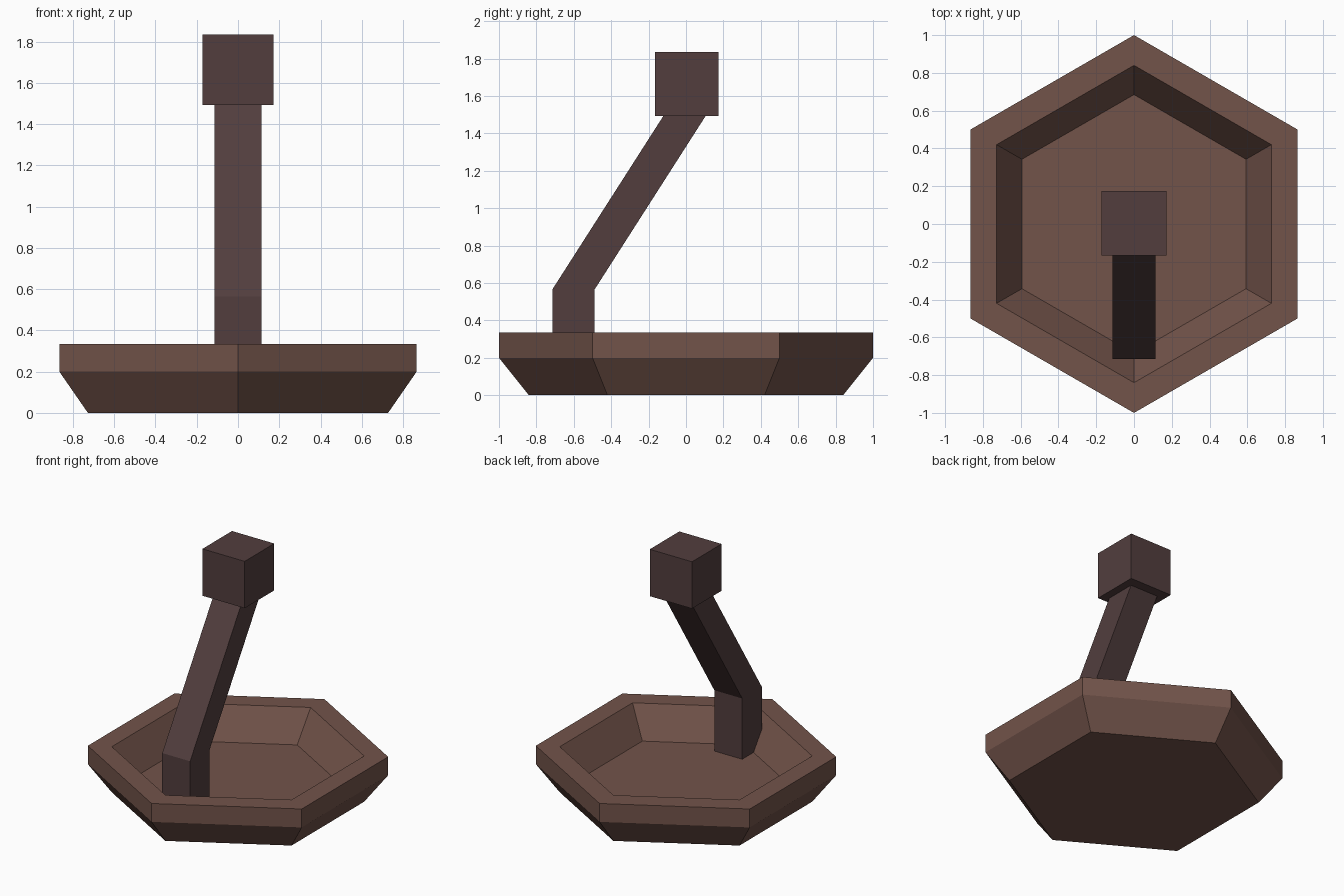
import bpy
import bmesh
from math import sin, cos, pi

cube = bpy.data.objects.get("Cube")
if cube:
    bpy.data.objects.remove(cube, do_unlink=True)


def material(name, color):
    mat = bpy.data.materials.new(name)
    mat.use_nodes = True
    mat.diffuse_color = color
    mat.node_tree.nodes["Principled BSDF"].inputs["Base Color"].default_value = color
    return mat


def loft(name, rings, mat):
    """Skin a stack of equal-length rings and cap both ends."""
    bm = bmesh.new()
    loops = [[bm.verts.new(p) for p in ring] for ring in rings]
    for low, high in zip(loops, loops[1:]):
        for i in range(len(low)):
            j = (i + 1) % len(low)
            bm.faces.new((low[i], low[j], high[j], high[i]))
    bm.faces.new(loops[0][::-1])
    bm.faces.new(loops[-1])
    bmesh.ops.recalc_face_normals(bm, faces=bm.faces[:])
    mesh = bpy.data.meshes.new(name)
    bm.to_mesh(mesh)
    bm.free()
    mesh.materials.append(mat)
    obj = bpy.data.objects.new(name, mesh)
    bpy.context.collection.objects.link(obj)
    return obj


def hexagon(radius, z):
    return [(radius * sin(i * pi / 3), radius * cos(i * pi / 3), z) for i in range(6)]


def rectangle(half_x, y0, y1, z):
    return [(-half_x, y0, z), (half_x, y0, z), (half_x, y1, z), (-half_x, y1, z)]


brown = material("warm brown", (0.168, 0.087, 0.068, 1))
dark = material("dark plum brown", (0.084, 0.048, 0.048, 1))

# Hexagonal dish: underside, outer wall, rim, sloped inner wall and floor
dish_profile = [(0.84, 0), (1, 0.2), (1, 0.335), (0.84, 0.335), (0.685, 0.12)]
loft("dish", [hexagon(r, z) for r, z in dish_profile], brown)

# Bent arm: short upright foot, then a slanted shaft running into the head
arm_path = [(-0.715, 0.1), (-0.715, 0.565), (-0.123, 1.49), (-0.104, 1.52)]
loft("arm", [rectangle(0.113, y, y + 0.226, z) for y, z in arm_path], dark)

# Cube head
loft("head", [rectangle(0.171, -0.167, 0.175, z) for z in (1.492, 1.835)], dark)
